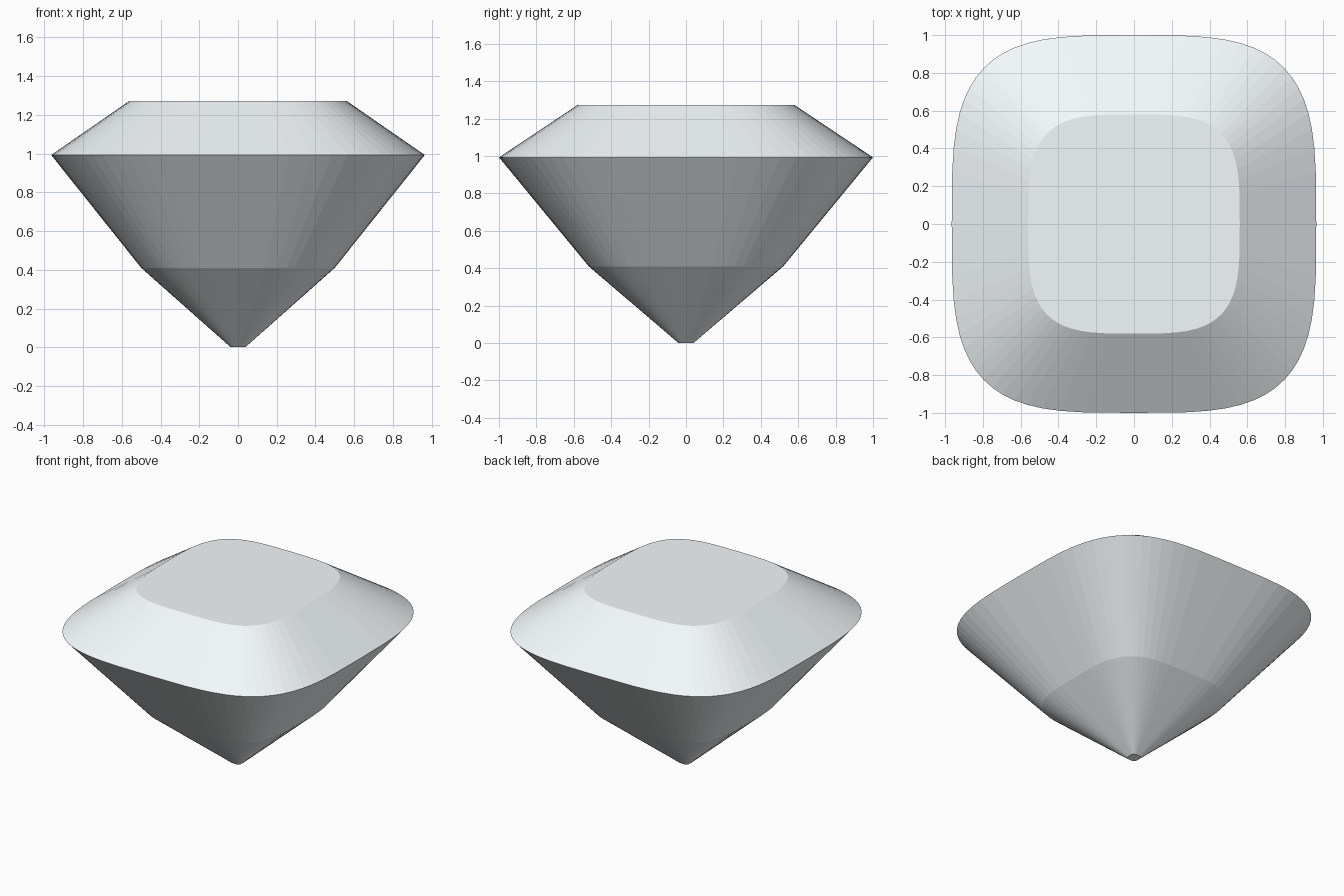
import bpy, bmesh, math

if "Cube" in bpy.data.objects:
    bpy.data.objects.remove(bpy.data.objects["Cube"])

SEGMENTS = 64
POWER = 3.6  # squareness of the cushion outline

# rings from the bottom tip to the flat top: half width x, half width y, height
RINGS = [
    (0.038, 0.04, 0.0),
    (0.50, 0.52, 0.41),
    (0.965, 1.0, 0.993),
    (0.56, 0.58, 1.273),
]


def cushion(t, rx, ry):
    c, s = math.cos(t), math.sin(t)
    return (rx * math.copysign(abs(c) ** (2 / POWER), c),
            ry * math.copysign(abs(s) ** (2 / POWER), s))


# Loft the rings into one closed gem
bm = bmesh.new()
loops = []
for rx, ry, z in RINGS:
    loops.append([bm.verts.new((*cushion(2 * math.pi * i / SEGMENTS, rx, ry), z))
                  for i in range(SEGMENTS)])
for low, high in zip(loops, loops[1:]):
    for i in range(SEGMENTS):
        j = (i + 1) % SEGMENTS
        bm.faces.new((low[i], low[j], high[j], high[i]))

# Tip and table caps
bm.faces.new(loops[0][::-1])
bm.faces.new(loops[-1])

mesh = bpy.data.meshes.new("cushion_gem")
bm.to_mesh(mesh)
bm.free()
gem = bpy.data.objects.new("cushion_gem", mesh)
bpy.context.collection.objects.link(gem)

# Pale icy colour
ice = bpy.data.materials.new("pale_ice")
ice.diffuse_color = (0.90, 0.95, 0.97, 1.0)
ice.use_nodes = True
ice.node_tree.nodes["Principled BSDF"].inputs["Base Color"].default_value = ice.diffuse_color
mesh.materials.append(ice)
